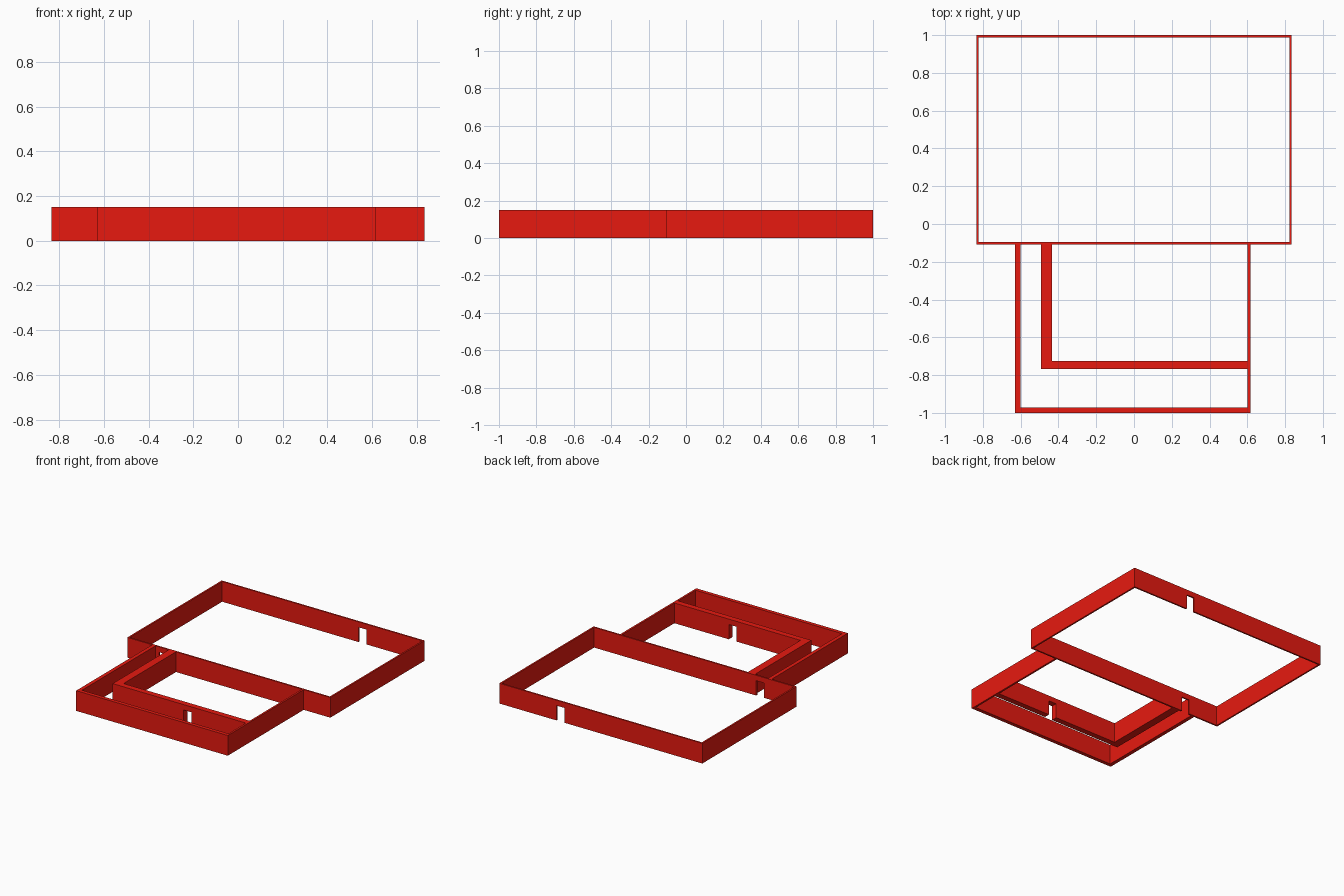
import bpy, bmesh

if "Cube" in bpy.data.objects:
    bpy.data.objects.remove(bpy.data.objects["Cube"])

HEIGHT = 0.15
DOOR_H = 0.11

red = bpy.data.materials.new("wall_red")
red.diffuse_color = (0.8, 0.01, 0.005, 1)
red.use_nodes = True
red.node_tree.nodes["Principled BSDF"].inputs["Base Color"].default_value = red.diffuse_color


def wall(name, x0, x1, y0, y1, door=None):
    """Straight wall block; door=(a, b) cuts a notch along x from the floor."""
    outline = [(x0, 0)]
    if door:
        a, b = door
        outline += [(a, 0), (a, DOOR_H), (b, DOOR_H), (b, 0)]
    outline += [(x1, 0), (x1, HEIGHT), (x0, HEIGHT)]
    bm = bmesh.new()
    face = bm.faces.new([bm.verts.new((x, y0, z)) for x, z in outline])
    new = bmesh.ops.extrude_face_region(bm, geom=[face])["geom"]
    verts = [g for g in new if isinstance(g, bmesh.types.BMVert)]
    bmesh.ops.translate(bm, vec=(0, y1 - y0, 0), verts=verts)
    bmesh.ops.recalc_face_normals(bm, faces=bm.faces)
    mesh = bpy.data.meshes.new(name)
    bm.to_mesh(mesh)
    bm.free()
    mesh.materials.append(red)
    obj = bpy.data.objects.new(name, mesh)
    bpy.context.collection.objects.link(obj)
    return obj


# Large room: thin walls, doorways in the back and dividing walls
X, T, MID = 0.834, 0.012, -0.108
wall("large_room_back", -X, X, 1 - T, 1, (0.30, 0.365))
wall("dividing_wall", -X, X, MID, MID + T, (-0.575, -0.51))
for side, x in (("left", -X), ("right", X - T)):
    wall("large_room_" + side, x, x + T, MID + T, 1 - T)

# Small room outer walls
L, R = -0.63, 0.616
wall("small_room_front", L, R, -1, -0.972)
wall("small_room_left", L, L + 0.028, -0.972, MID)
wall("small_room_right", R - 0.014, R, -0.972, MID)

# Thick L-shaped inner partition with a doorway
wall("partition_front", -0.493, R - 0.014, -0.767, -0.724, (0.09, 0.155))
wall("partition_left", -0.493, -0.434, -0.724, MID)
